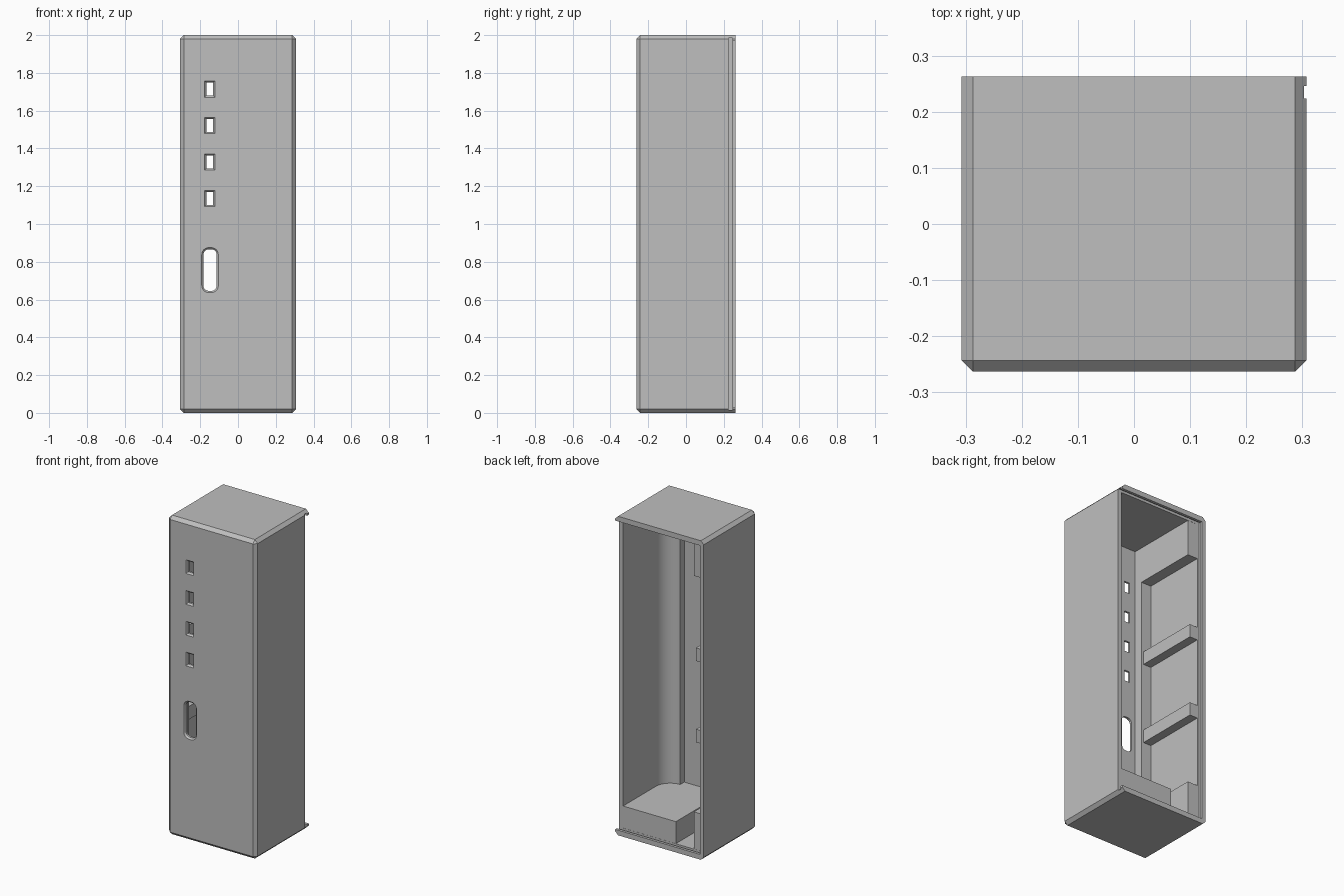
import bpy
import bmesh
from math import sin, cos, pi

cube = bpy.data.objects.get("Cube")
if cube:
    bpy.data.objects.remove(cube, do_unlink=True)

# One plain grey plastic
GREY = (0.52, 0.52, 0.52, 1)
plastic = bpy.data.materials.new("grey_plastic")
plastic.use_nodes = True
plastic.diffuse_color = GREY
plastic.node_tree.nodes["Principled BSDF"].inputs["Base Color"].default_value = GREY

HX, HY = 0.307, 0.263        # outer half sizes
IN_X, IN_FRONT = 0.28, -0.24  # inner wall positions
REAR = 0.223                 # where the inner parts stop
FLOOR, CEIL = 0.032, 1.968


def make_object(name, bm):
    bmesh.ops.recalc_face_normals(bm, faces=bm.faces)
    mesh = bpy.data.meshes.new(name)
    bm.to_mesh(mesh)
    bm.free()
    mesh.materials.append(plastic)
    obj = bpy.data.objects.new(name, mesh)
    bpy.context.collection.objects.link(obj)
    return obj


def box_mesh(x, y, z):
    bm = bmesh.new()
    bmesh.ops.create_cube(bm, size=1)
    for v in bm.verts:
        v.co = [r[0] if c < 0 else r[1] for c, r in zip(v.co, (x, y, z))]
    return bm


def box(name, x, y, z):
    return make_object(name, box_mesh(x, y, z))


def loft(name, rings):
    """Closed solid through rings with matching point counts."""
    bm = bmesh.new()
    loops = [[bm.verts.new(p) for p in ring] for ring in rings]
    for a, b in zip(loops, loops[1:]):
        for i in range(len(a)):
            j = (i + 1) % len(a)
            bm.faces.new((a[i], a[j], b[j], b[i]))
    bm.faces.new(loops[0])
    bm.faces.new(loops[-1])
    return make_object(name, bm)


def rounded_rect(w, h, r, steps):
    pts = []
    for k, (sx, sz) in enumerate(((1, 1), (-1, 1), (-1, -1), (1, -1))):
        for i in range(steps + 1):
            a = (k + i / max(steps, 1)) * pi / 2
            pts.append((sx * (w / 2 - r) + r * cos(a),
                        sz * (h / 2 - r) + r * sin(a)))
    return pts


def port_cutter(x, z, w, h, r, steps):
    """Hole through the front wall with a chamfered outer rim."""
    rings = []
    for y, grow in ((-HY - 0.01, 0.018), (-HY, 0.018), (-HY + 0.01, 0), (-0.15, 0)):
        outline = rounded_rect(w + grow, h + grow, r + grow / 2 if r else 0, steps)
        rings.append([(x + px, y, z + pz) for px, pz in outline])
    return loft("port_cutter", rings)


# Outer case, chamfered everywhere except around the open back
bm = box_mesh((-HX, HX), (-HY, HY), (0, 2))
edges = [e for e in bm.edges if not all(v.co.y > 0 for v in e.verts)]
bmesh.ops.bevel(bm, geom=edges, offset=0.02, segments=1, affect='EDGES')
case = make_object("case", bm)

# Inner cavity: one rounded front corner, one square corner post
arc = [(0.18 + 0.1 * cos(a), -0.1 - 0.1 * sin(a))
       for a in [i * pi / 32 for i in range(17)]]
plan = [(-IN_X, 0.235), (IN_X, 0.235)] + arc + [
    (0.18, IN_FRONT), (-0.21, IN_FRONT), (-0.21, -0.185), (-IN_X, -0.185)]
cutters = [loft("cavity_cutter", [[(x, y, z) for x, y in plan] for z in (FLOOR, CEIL)])]

# Slot for a sliding lid, open on the left side, and the back opening
cutters.append(box("lid_slot_cutter", (-0.291, 0.4), (0.224, 0.246), (0.016, 1.984)))
cutters.append(box("back_opening_cutter", (-IN_X, 0.4), (0.24, 0.3), (FLOOR, CEIL)))

# Four small windows and one long rounded port in the front
for i in range(4):
    cutters.append(port_cutter(-0.15, 1.714 - 0.193 * i, 0.036, 0.068, 0, 0))
cutters.append(port_cutter(-0.148, 0.756, 0.07, 0.22, 0.028, 6))

for c in cutters:
    c.hide_render = True
    mod = case.modifiers.new("cut", 'BOOLEAN')
    mod.operation = 'DIFFERENCE'
    mod.solver = 'EXACT'
    mod.object = c
bpy.context.view_layer.update()
depsgraph = bpy.context.evaluated_depsgraph_get()
result = bpy.data.meshes.new_from_object(case.evaluated_get(depsgraph))
case.modifiers.clear()
case.data = result
for c in cutters:
    bpy.data.objects.remove(c, do_unlink=True)

# Raised step on the floor
box("floor_step", (-0.086, 0.29), (-0.25, REAR), (0.024, 0.17))

# Supports along the right inner wall
for name, x, z in (("top_support", -0.21, (1.745, 1.975)),
                   ("upper_rail", -0.225, (1.215, 1.297)),
                   ("lower_rail", -0.225, (0.705, 0.787)),
                   ("bottom_support", -0.21, (0.024, 0.265))):
    box(name, (-0.287, x), (-0.2, REAR), z)

# Smooth the rounded corner and keep the edges sharp
bpy.ops.object.select_all(action='DESELECT')
case.select_set(True)
bpy.context.view_layer.objects.active = case
bpy.ops.object.shade_smooth_by_angle(angle=pi / 7)
